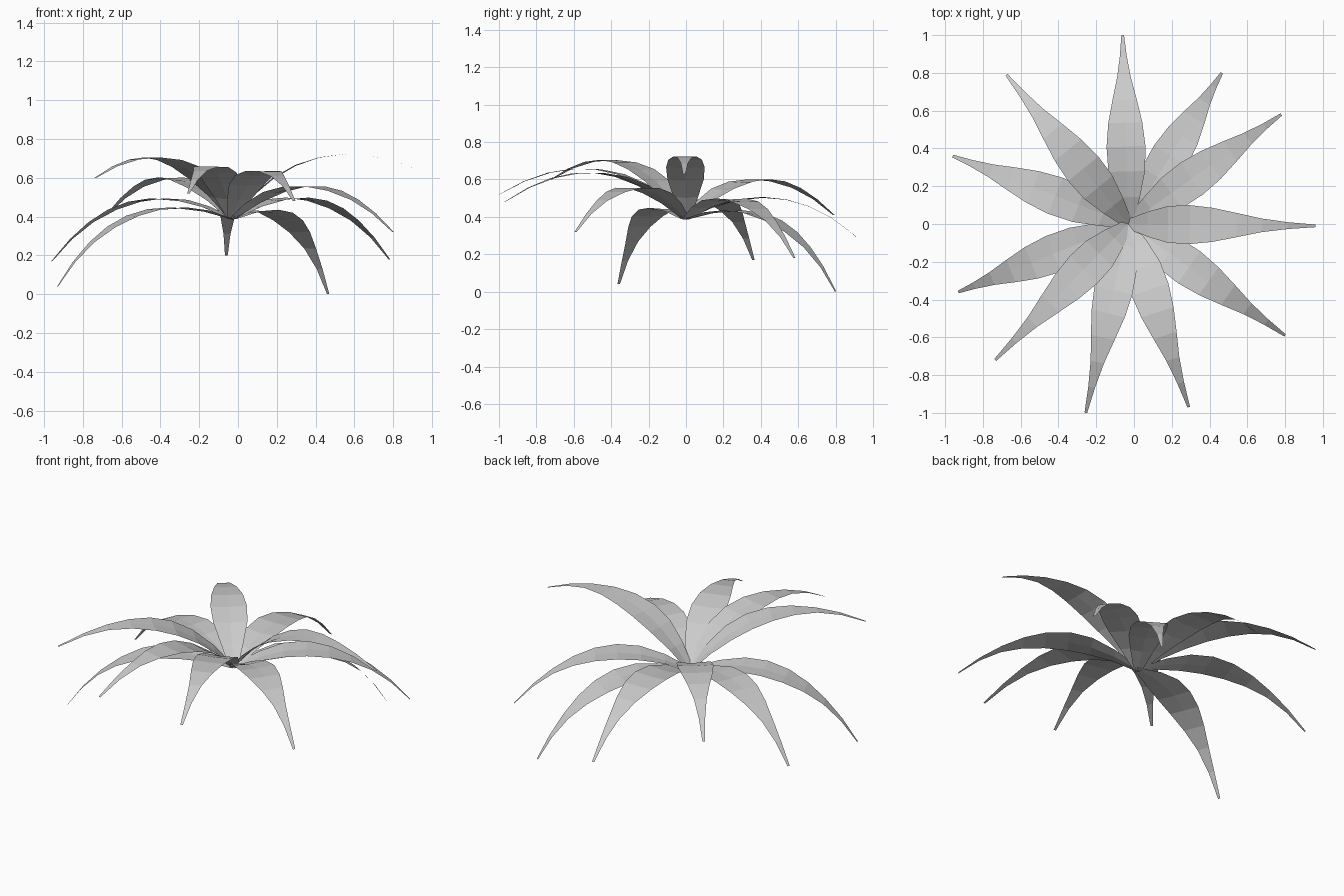
import bpy
from mathutils import Vector

if "Cube" in bpy.data.objects:
    bpy.data.objects.remove(bpy.data.objects["Cube"])

# One flat grey for the whole plant
grey = bpy.data.materials.new("leaf grey")
grey.diffuse_color = (0.6, 0.6, 0.6, 1)
grey.use_nodes = True
grey.node_tree.nodes["Principled BSDF"].inputs["Base Color"].default_value = grey.diffuse_color

BASE = Vector((-0.03, 0, 0.385))
# half width of the blade at equal steps from root to tip
HALF_WIDTHS = [0.026, 0.066, 0.097, 0.103, 0.09, 0.064, 0.036, 0.018, 0.007]
ARCH = 0.202    # rise of the blade above the root-tip line
CHANNEL = 0.13  # edge lift relative to half width, fading to flat past the middle

TIPS = [(0.96, -0.01, 0.63), (0.78, 0.58, 0.18), (0.465, 0.80, 0.0),
        (-0.06, 1.0, 0.20), (-0.675, 0.79, 0.41), (-0.96, 0.36, 0.17),
        (-0.93, -0.36, 0.04), (-0.735, -0.72, 0.60), (-0.255, -1.0, 0.52),
        (0.29, -0.97, 0.48), (0.80, -0.59, 0.32)]


def make_leaf(name, tip):
    """Arched, slightly channelled blade from the crown to the tip."""
    chord = Vector(tip) - BASE
    side = Vector((0, 0, 1)).cross(chord).normalized()
    up = chord.cross(side).normalized()
    verts, faces = [], []
    n = len(HALF_WIDTHS) - 1
    for i, w in enumerate(HALF_WIDTHS):
        t = i / n
        mid = BASE + chord * t + up * (ARCH * 4 * t * (1 - t))
        lift = up * (w * CHANNEL * max(0, 1 - 1.7 * t))
        verts += [mid - side * w + lift, mid, mid + side * w + lift]
    for i in range(n):
        for k in (0, 1):
            a = 3 * i + k
            faces.append((a, a + 3, a + 4, a + 1))
    mesh = bpy.data.meshes.new(name)
    mesh.from_pydata(verts, [], faces)
    # upper side is the front of the surface
    mesh.update()
    if sum(p.normal.dot(up) for p in mesh.polygons) < 0:
        mesh.flip_normals()
    mesh.materials.append(grey)
    obj = bpy.data.objects.new(name, mesh)
    bpy.context.collection.objects.link(obj)


# Rosette of leaves
for i, tip in enumerate(TIPS, 1):
    make_leaf(f"leaf_{i}", tip)
